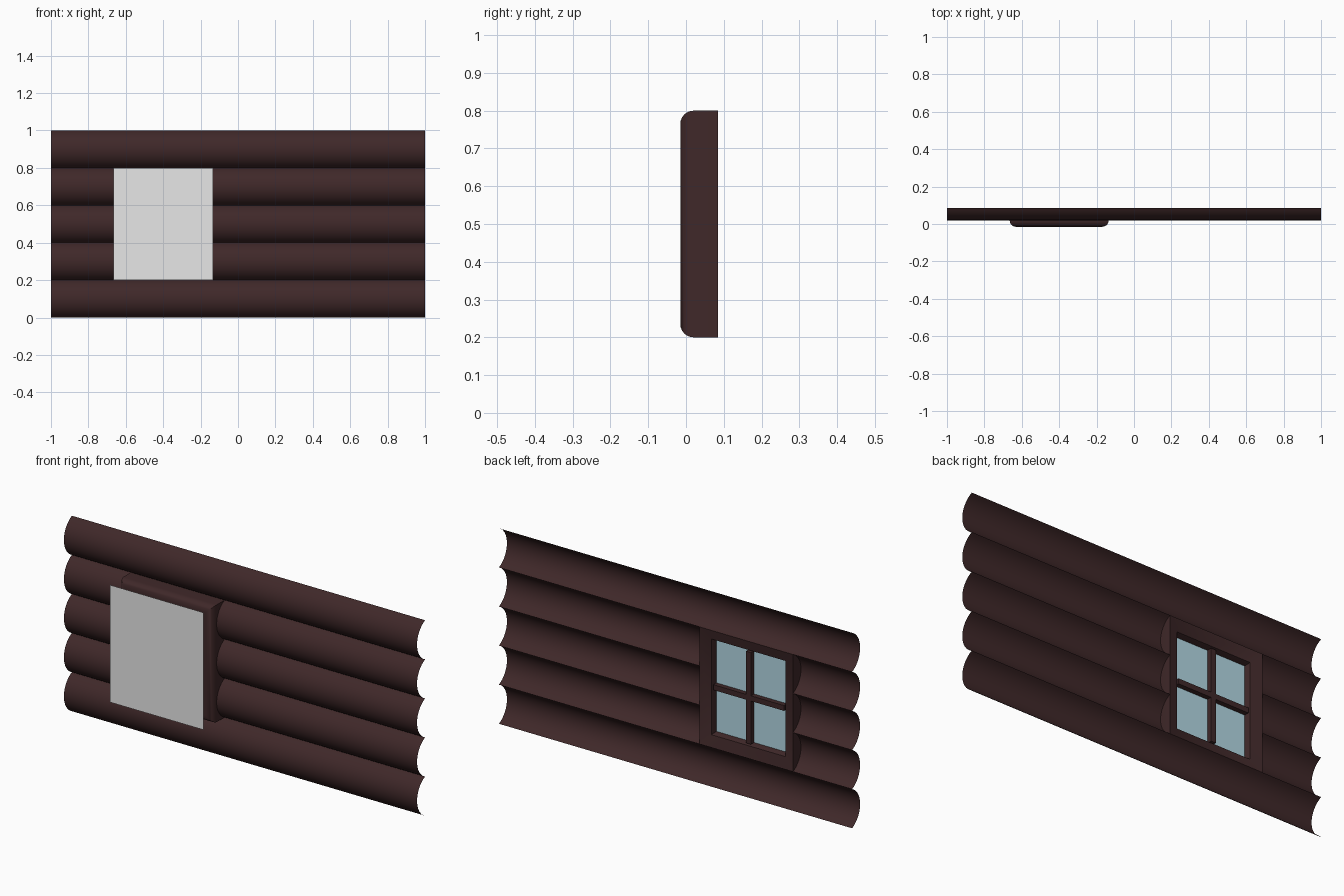
import bpy, bmesh, math

if "Cube" in bpy.data.objects:
    bpy.data.objects.remove(bpy.data.objects["Cube"])

def material(name, rgb):
    m = bpy.data.materials.new(name)
    m.diffuse_color = (*rgb, 1)
    m.use_nodes = True
    m.node_tree.nodes["Principled BSDF"].inputs["Base Color"].default_value = m.diffuse_color
    return m

WOOD = material("dark_brown_wood", (0.05, 0.021, 0.022))
GLASS = material("pale_blue_glass", (0.45, 0.69, 0.78))
GREY = material("light_grey", (0.8, 0.8, 0.8))

# window opening in the wall
X0, X1, Z0, Z1 = -0.665, -0.135, 0.2, 0.8
CX, CZ = (X0 + X1) / 2, (Z0 + Z1) / 2
BACK, LOG_FRONT, FRONT = 0.085, 0.02, -0.015
RIM = 0.065            # width of the window casing
BAR = 0.0135           # half width of a glazing bar

def finish(name, bm, mat, smooth=False, closed=False):
    if closed:
        bmesh.ops.recalc_face_normals(bm, faces=bm.faces)
    me = bpy.data.meshes.new(name)
    bm.to_mesh(me)
    bm.free()
    me.materials.append(mat)
    ob = bpy.data.objects.new(name, me)
    bpy.context.collection.objects.link(ob)
    if smooth:
        bpy.ops.object.select_all(action='DESELECT')
        ob.select_set(True)
        bpy.context.view_layer.objects.active = ob
        bpy.ops.object.shade_smooth_by_angle(angle=math.radians(35))
    return ob

# open curved log facing, bulging to the front
def log(name, xa, xb, z, steps=16):
    bm = bmesh.new()
    sag = BACK - LOG_FRONT
    r = (0.1 ** 2 + sag ** 2) / (2 * sag)
    half = math.asin(0.1 / r)
    rows = []
    for i in range(steps + 1):
        a = -half + 2 * half * i / steps
        y = LOG_FRONT + r - r * math.cos(a)
        h = z + 0.1 + r * math.sin(a)
        rows.append([bm.verts.new((x, y, h)) for x in (xa, xb)])
    for (a, b), (c, d) in zip(rows, rows[1:]):
        bm.faces.new((a, b, d, c))
    finish(name, bm, WOOD, smooth=True)

def plate(name, xa, xb, za, zb, y, mat):
    bm = bmesh.new()
    bm.faces.new([bm.verts.new(p) for p in
                  ((xa, y, za), (xb, y, za), (xb, y, zb), (xa, y, zb))])
    finish(name, bm, mat)

def box(name, xa, xb, ya, yb, za, zb, mat):
    bm = bmesh.new()
    bmesh.ops.create_cube(bm, size=1)
    for v in bm.verts:
        v.co = (xb if v.co.x > 0 else xa, yb if v.co.y > 0 else ya,
                zb if v.co.z > 0 else za)
    finish(name, bm, mat)

# wall: full logs below and above, split logs beside the window
log("bottom_log", -1, 1, 0.0)
log("top_log", -1, 1, 0.8)
for i in range(1, 4):
    log(f"left_log_{i}", -1, X0, 0.2 * i)
    log(f"right_log_{i}", X1, 1, 0.2 * i)

# window casing: (inset, y) profile swept round the opening with mitred corners
R = 0.035
profile = [(0, BACK)]
for i in range(7):
    a = math.pi / 2 * i / 6
    profile.append((R - R * math.cos(a), FRONT + R - R * math.sin(a)))
profile += [(RIM, FRONT), (RIM, 0.04), (RIM - 0.01, 0.066)]
bm = bmesh.new()
rings = [[bm.verts.new(p) for p in ((X0 + d, y, Z0 + d), (X1 - d, y, Z0 + d),
                                    (X1 - d, y, Z1 - d), (X0 + d, y, Z1 - d))]
         for d, y in profile]
for a, b in zip(rings, rings[1:] + rings[:1]):
    for k in range(4):
        n = (k + 1) % 4
        bm.faces.new((a[k], a[n], b[n], b[k]))
finish("window_casing", bm, WOOD, smooth=True, closed=True)

# glazing bars
box("vertical_glazing_bar", CX - BAR, CX + BAR, 0.014, 0.066, Z0 + RIM, Z1 - RIM, WOOD)
box("horizontal_glazing_bar", X0 + RIM, X1 - RIM, 0.015, 0.065, CZ - BAR, CZ + BAR, WOOD)

# four panes
for i, (xa, xb) in enumerate(((X0 + RIM, CX - BAR), (CX + BAR, X1 - RIM))):
    for j, (za, zb) in enumerate(((Z0 + RIM, CZ - BAR), (CZ + BAR, Z1 - RIM))):
        plate(f"pane_{i}_{j}", xa, xb, za, zb, 0.04, GLASS)

# flat panel standing off the front of the window
plate("front_panel", X0, X1, Z0, Z1, -BACK, GREY)
